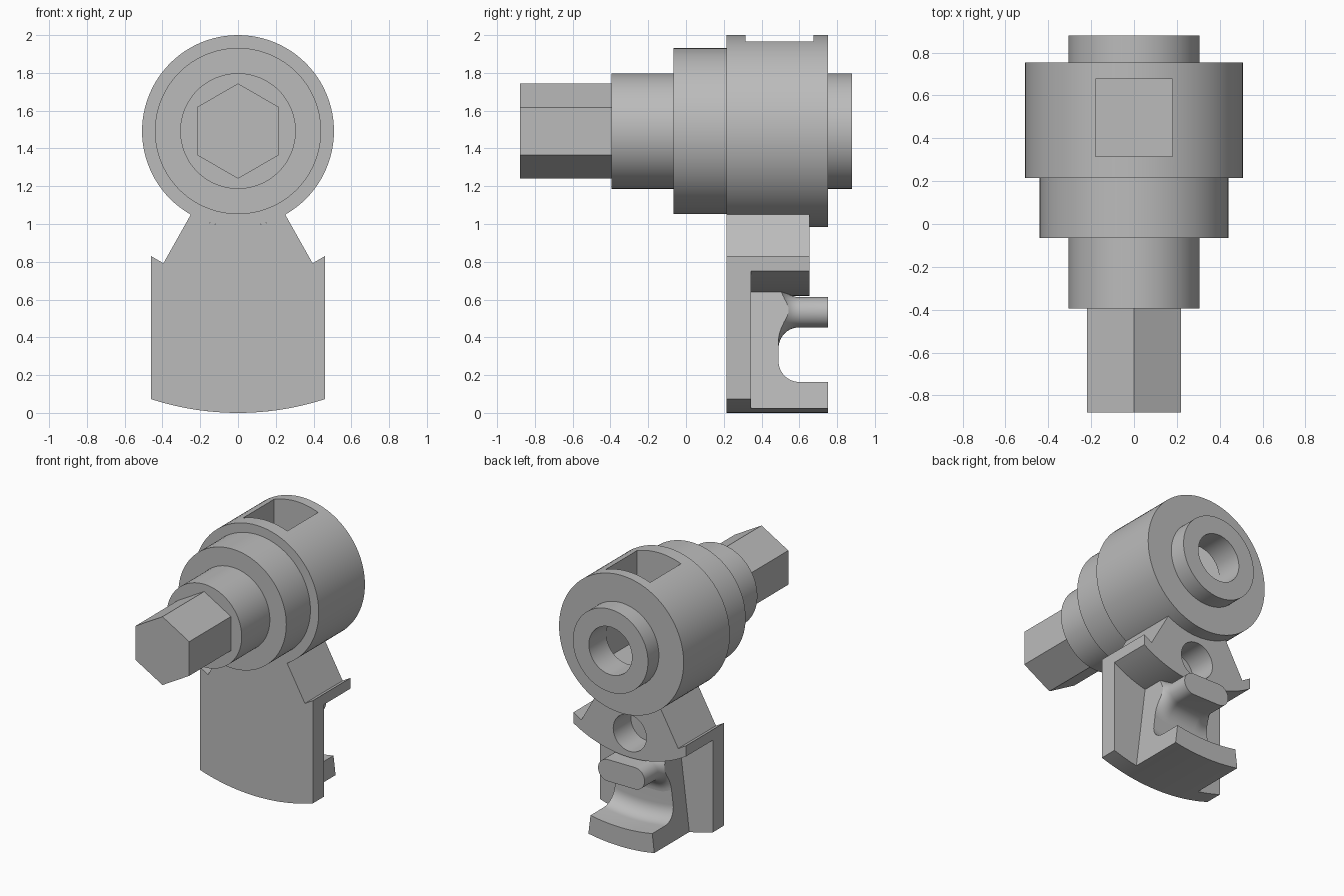
import bpy, bmesh, math

cube = bpy.data.objects.get("Cube")
if cube:
    bpy.data.objects.remove(cube, do_unlink=True)

AXIS_Z = 1.492          # height of the main axis
FRONT, BACK = 0.215, 0.753

grey = bpy.data.materials.new("light_grey")
grey.use_nodes = True
grey.diffuse_color = (0.5, 0.5, 0.5, 1)
grey.node_tree.nodes["Principled BSDF"].inputs["Base Color"].default_value = (0.5, 0.5, 0.5, 1)


def loft(name, rings):
    """Skin a list of equal-length rings and cap both ends."""
    bm = bmesh.new()
    rows = [[bm.verts.new(p) for p in ring] for ring in rings]
    n = len(rows[0])
    for a, b in zip(rows, rows[1:]):
        for i in range(n):
            j = (i + 1) % n
            bm.faces.new((a[i], a[j], b[j], b[i]))
    bm.faces.new(rows[0])
    bm.faces.new(rows[-1])
    bmesh.ops.recalc_face_normals(bm, faces=bm.faces)
    mesh = bpy.data.meshes.new(name)
    bm.to_mesh(mesh)
    bm.free()
    mesh.materials.append(grey)
    obj = bpy.data.objects.new(name, mesh)
    bpy.context.collection.objects.link(obj)
    return obj


def prism(name, outline, y0, y1):
    return loft(name, [[(x, y, z) for x, z in outline] for y in (y0, y1)])


def disc(name, r, y0, y1, z=AXIS_Z, n=96):
    turn = [2 * math.pi * i / n for i in range(n)]
    return prism(name, [(r * math.sin(a), z + r * math.cos(a)) for a in turn], y0, y1)


def arc(r, x0, x1, n=24):
    """Points below the main axis on a circle around it."""
    xs = [x0 + (x1 - x0) * i / n for i in range(n + 1)]
    return [(x, AXIS_Z - math.sqrt(r * r - x * x)) for x in xs]


def boolean(obj, tool, operation):
    mod = obj.modifiers.new(operation.lower(), 'BOOLEAN')
    mod.operation = operation
    mod.solver = 'EXACT'
    mod.object = tool
    tool.hide_render = True
    tool.hide_viewport = True


def apply_modifiers(obj):
    graph = bpy.context.evaluated_depsgraph_get()
    mesh = bpy.data.meshes.new_from_object(obj.evaluated_get(graph))
    obj.modifiers.clear()
    obj.data = mesh


# Stepped shaft
hub = disc("hub", 0.508, FRONT, BACK)
collar = disc("front_collar", 0.44, -0.066, FRONT)
neck_ring = disc("front_step", 0.306, -0.394, -0.066)
hex_drive = disc("hex_drive", 0.252, -0.88, -0.394, n=6)
boss = disc("rear_boss", 0.306, BACK, 0.88)

# Square pocket in the top of the hub, met by the bore from the back
pocket = prism("pocket_cutter", [(-0.18, 1.31), (0.18, 1.31), (0.18, 2.2), (-0.18, 2.2)], 0.316, 0.676)
bore = disc("bore_cutter", 0.176, 0.5, 1.0)
boolean(hub, pocket, 'DIFFERENCE')
boolean(hub, bore, 'DIFFERENCE')
boolean(boss, bore, 'DIFFERENCE')

# Hanging plate and the thick upper block behind it
shoulders_right = [(0.46, 0.83), (0.395, 0.792)]
shoulders_left = [(-x, z) for x, z in reversed(shoulders_right)]
top_edge = shoulders_right + arc(0.508, 0.25, -0.25) + shoulders_left
plate = prism("hanging_plate", top_edge + arc(AXIS_Z, -0.46, 0.46), FRONT, 0.345)
block = prism("upper_block", top_edge + arc(0.872, -0.46, 0.46), 0.345, 0.655)
blind_hole = disc("blind_hole_cutter", 0.135, 0.45, 0.8, z=0.8, n=48)
boolean(block, blind_hole, 'DIFFERENCE')

# Lower cradle: a curved lip with a filleted groove, swept about the main axis
WALL, FILLET = 0.49, 0.11
quarter = [math.pi / 2 * i / 10 for i in range(11)]
lip_top = 0.14
profile = [(0.345, 0), (BACK, 0), (BACK, lip_top)]
profile += [(WALL + FILLET * (1 - math.sin(a)), lip_top + FILLET * (1 - math.cos(a))) for a in quarter]
profile += [(WALL, 0.75), (0.345, 0.75)]
rings = []
for i in range(33):
    a = math.radians(-24 + 1.5 * i)
    rings.append([((AXIS_Z - h) * math.sin(a), y, AXIS_Z - (AXIS_Z - h) * math.cos(a)) for y, h in profile])
cradle = loft("lower_cradle", rings)

# Rounded peg that flares into the cradle wall
def stadium(y, grow):
    r, ring = 0.08 + grow, []
    for side in (1, -1):
        for i in range(17):
            a = math.pi * i / 16
            ring.append((side * (0.11 + r * math.sin(a)), y, 0.533 + side * r * math.cos(a)))
    return ring


flare = [stadium(WALL + FILLET * (1 - math.cos(a)), FILLET * (1 - math.sin(a))) for a in quarter]
peg = loft("peg", [stadium(0.40, FILLET)] + flare + [stadium(BACK, 0)])

# Tapered sides trim both the cradle and the peg
taper = prism("taper_cutter", [(-0.278, -0.05), (0.278, -0.05), (0.193, 0.64), (-0.193, 0.64)], 0.2, 1.0)
boolean(cradle, taper, 'INTERSECT')
boolean(peg, taper, 'INTERSECT')

# Bake the cuts, drop the cutters, shade
bpy.context.view_layer.update()
parts = [hub, collar, neck_ring, hex_drive, boss, plate, block, cradle, peg]
for part in parts:
    if part.modifiers:
        apply_modifiers(part)
for cutter in (pocket, bore, blind_hole, taper):
    bpy.data.objects.remove(cutter, do_unlink=True)
bpy.ops.object.select_all(action='DESELECT')
for part in parts:
    part.select_set(True)
bpy.context.view_layer.objects.active = hub
bpy.ops.object.shade_smooth_by_angle(angle=math.radians(30))
